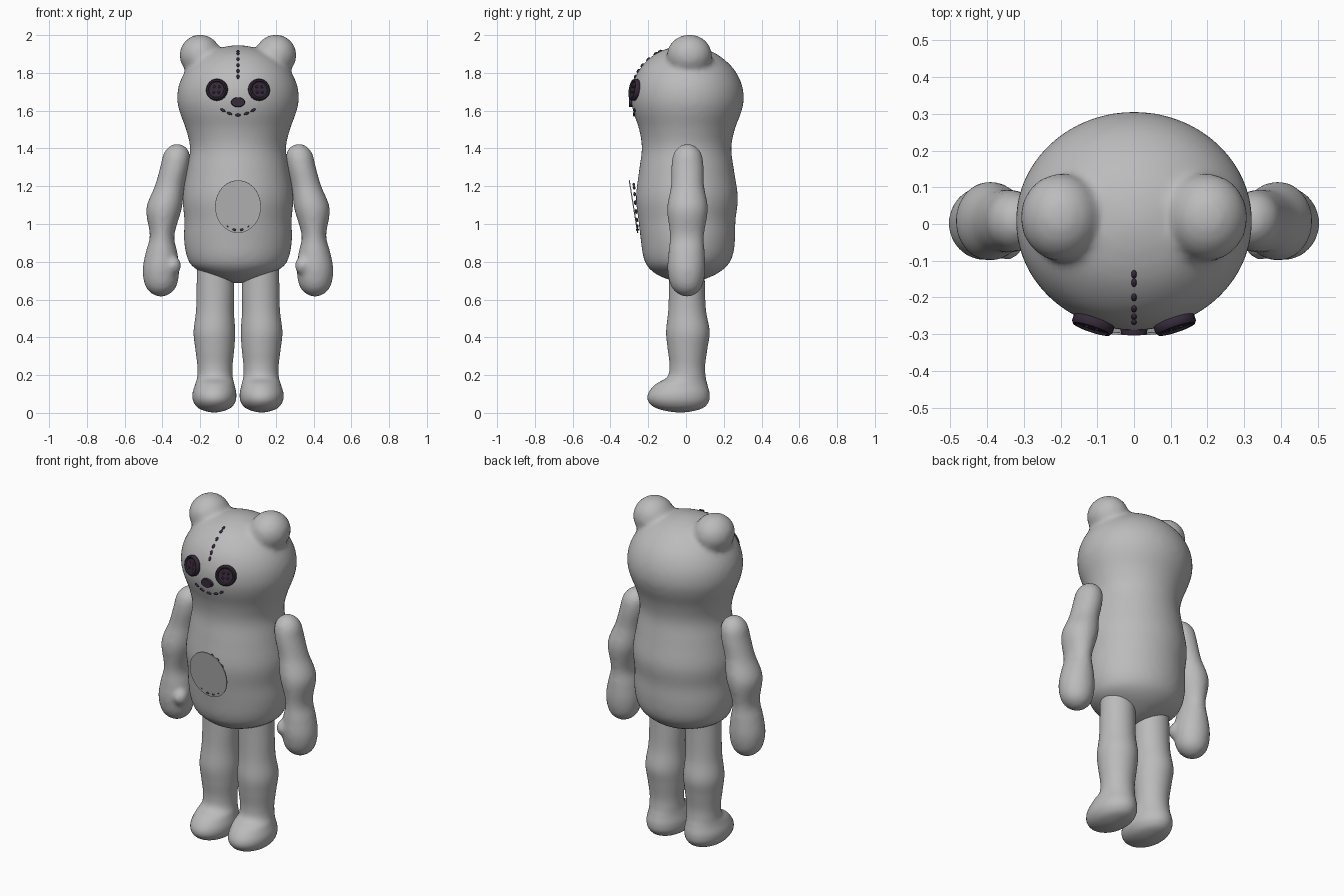
import bpy, bmesh, math
from mathutils import Vector, Matrix
from mathutils.bvhtree import BVHTree

if "Cube" in bpy.data.objects:
    bpy.data.objects.remove(bpy.data.objects["Cube"])


def material(name, rgb):
    m = bpy.data.materials.new(name)
    m.diffuse_color = (*rgb, 1)
    m.use_nodes = True
    m.node_tree.nodes["Principled BSDF"].inputs["Base Color"].default_value = m.diffuse_color
    return m


PLUSH = material("grey plush", (0.5, 0.5, 0.5))
DARK = material("dark plum", (0.036, 0.024, 0.042))


def finish(bm, name, mat, blend=0, angle=None):
    """Turn a bmesh into a shaded object; blend = voxel size for soft joins."""
    bmesh.ops.remove_doubles(bm, verts=bm.verts, dist=1e-5)
    bmesh.ops.recalc_face_normals(bm, faces=bm.faces)
    me = bpy.data.meshes.new(name)
    bm.to_mesh(me)
    bm.free()
    ob = bpy.data.objects.new(name, me)
    bpy.context.collection.objects.link(ob)
    me.materials.append(mat)
    me.polygons.foreach_set("use_smooth", [True] * len(me.polygons))
    if blend:
        r = ob.modifiers.new("merge", 'REMESH')
        r.mode, r.voxel_size, r.use_smooth_shade = 'VOXEL', blend, True
        s = ob.modifiers.new("soften", 'SMOOTH')
        s.factor, s.iterations = 0.5, 8
    if angle:
        bpy.ops.object.select_all(action='DESELECT')
        bpy.context.view_layer.objects.active = ob
        ob.select_set(True)
        bpy.ops.object.shade_smooth_by_angle(angle=math.radians(angle))
    return ob


def loft(bm, rings, side=1, sides=48, steps=5):
    """Smooth tube through elliptical rings (z, cx, cy, rx, ry)."""
    pts = [Vector(r) for r in rings]

    def ghost(end, inner):
        if end[3] == 0:    # rounded pole
            return Vector((inner[0], *inner[1:3], -inner[3], -inner[4]))
        return 2 * end - inner

    pts = [ghost(pts[0], pts[1])] + pts + [ghost(pts[-1], pts[-2])]
    path = []
    for a, b, c, d in zip(pts, pts[1:], pts[2:], pts[3:]):
        for k in range(steps):
            t = k / steps
            path.append(0.5 * (2 * b + (c - a) * t + (2 * a - 5 * b + 4 * c - d) * t * t
                               + (3 * b - a - 3 * c + d) * t ** 3))
    path.append(pts[-2])
    loops = []
    for z, cx, cy, rx, ry in path:
        angs = [2 * math.pi * i / sides for i in range(sides)]
        loops.append([bm.verts.new((side * cx + rx * math.cos(a), cy + ry * math.sin(a), z))
                      for a in angs])
    for lo, hi in zip(loops, loops[1:]):
        for i in range(sides):
            j = (i + 1) % sides
            bm.faces.new((lo[i], lo[j], hi[j], hi[i]))
    for end, ring in ((rings[0], loops[0]), (rings[-1], loops[-1])):
        if end[3] > 0:
            bm.faces.new(ring)
    bmesh.ops.remove_doubles(bm, verts=bm.verts, dist=1e-5)


def ball(bm, centre, size, rot=Matrix(), seg=32):
    bmesh.ops.create_uvsphere(bm, u_segments=seg, v_segments=seg // 2, radius=1,
                              matrix=Matrix.Translation(centre) @ rot @ Matrix.Diagonal((*size, 1)))


# Head and torso in one soft shape with ears blended in
bm = bmesh.new()
loft(bm, [(.685, 0, 0, 0, 0), (.72, 0, 0, .13, .13), (.77, 0, .005, .235, .205),
          (.83, 0, .01, .272, .237), (.92, 0, .01, .286, .25), (1.02, 0, .005, .284, .257),
          (1.14, 0, .005, .293, .27), (1.28, 0, .003, .272, .252), (1.40, 0, .003, .254, .237),
          (1.50, 0, .005, .275, .253), (1.59, 0, .007, .308, .285), (1.66, 0, .008, .322, .298),
          (1.74, 0, .007, .312, .288), (1.82, 0, .004, .27, .25), (1.89, 0, 0, .195, .178),
          (1.93, 0, 0, .105, .096), (1.947, 0, 0, 0, 0)], sides=64)
surface = BVHTree.FromBMesh(bm)
for s in (1, -1):
    ball(bm, (s * .2, .018, 1.893), (.11, .12, .11))
finish(bm, "body", PLUSH, blend=.015)


def on_front(x, z):
    loc, normal, *_ = surface.ray_cast(Vector((x, -2, z)), Vector((0, 1, 0)))
    return loc, (normal if normal.y < 0 else -normal)


# Arms with a small thumb, and legs with feet
for s, label in ((1, "left"), (-1, "right")):
    bm = bmesh.new()
    loft(bm, [(1.425, .322, .008, 0, 0), (1.41, .322, .008, .042, .044),
              (1.37, .325, .008, .07, .075), (1.30, .336, .008, .076, .086),
              (1.20, .362, .008, .079, .088), (1.08, .392, .008, .094, .108),
              (.94, .402, .005, .065, .09), (.85, .405, .003, .084, .096),
              (.76, .408, .002, .097, .1), (.68, .408, .003, .086, .086),
              (.635, .408, .005, .054, .054), (.614, .408, .005, 0, 0)], side=s)
    ball(bm, (s * .345, -.05, .78), (.045, .048, .05), seg=24)
    finish(bm, label + "_arm", PLUSH, blend=.012)

    bm = bmesh.new()
    loft(bm, [(.84, .12, .005, .095, .093), (.66, .12, .005, .099, .095),
              (.54, .122, .006, .1, .1), (.43, .125, .01, .11, .115),
              (.34, .123, .008, .103, .105), (.25, .122, .007, .093, .094),
              (.19, .122, .002, .094, .102), (.15, .123, -.025, .104, .138),
              (.10, .125, -.038, .116, .163), (.055, .125, -.039, .109, .157),
              (.02, .125, -.034, .075, .11), (.002, .125, -.03, 0, 0)], side=s)
    finish(bm, label + "_leg", PLUSH)

    # Button eye: dished disc with raised rim and four thread dots
    loc, n = on_front(s * .11, 1.71)
    frame = Matrix.Translation(loc) @ n.to_track_quat('Z', 'Y').to_matrix().to_4x4()
    bm = bmesh.new()
    profile = [(0, -.012), (.052, -.012), (.058, -.004), (.058, .012), (.053, .019),
               (.046, .019), (.041, .013), (0, .013)]
    verts = [bm.verts.new((r, 0, h)) for r, h in profile]
    edges = [bm.edges.new(p) for p in zip(verts, verts[1:])]
    bmesh.ops.spin(bm, geom=verts + edges, axis=(0, 0, 1), cent=(0, 0, 0),
                   angle=2 * math.pi, steps=32)
    for i in range(4):
        a = math.pi / 4 + i * math.pi / 2
        ball(bm, (.02 * math.cos(a), .02 * math.sin(a), .013), (.007, .007, .004), seg=12)
    bm.transform(frame)
    finish(bm, label + "_eye", DARK, angle=50)

# Nose
bm = bmesh.new()
loc, n = on_front(0, 1.645)
bmesh.ops.create_cone(bm, cap_ends=True, segments=32, radius1=1, radius2=.9, depth=1,
                      matrix=Matrix.Translation(loc + Vector((0, -.002, 0)))
                      @ Matrix.Rotation(math.pi / 2, 4, 'X') @ Matrix.Diagonal((.038, .027, .022, 1)))
finish(bm, "nose", DARK, angle=40)


def stitch(bm, p, direction, length=.013, r=.0075):
    rot = direction.to_track_quat('X', 'Z').to_matrix().to_4x4()
    ball(bm, p, (length, r, r), rot, seg=12)


# Forehead seam and smile, sewn along the head surface
bm = bmesh.new()
for z in (1.78, 1.81, 1.84, 1.872, 1.902, 1.914):
    stitch(bm, on_front(0, z)[0], on_front(0, z + .006)[0] - on_front(0, z - .006)[0])
finish(bm, "forehead_stitches", DARK)

bm = bmesh.new()
for x in (-.08, -.045, 0, .045, .08):
    def smile(u):
        return on_front(u, 1.577 + 3.9 * u * u)[0]
    stitch(bm, smile(x), smile(x + .01) - smile(x - .01), length=.015)
finish(bm, "mouth_stitches", DARK)

# Belly patch, a thin tilted oval, with a ring of stitches behind it
bm = bmesh.new()
bmesh.ops.create_cone(bm, cap_ends=True, segments=48, radius1=1, radius2=1, depth=1,
                      matrix=Matrix.Translation((0, -.278, 1.092))
                      @ Matrix.Rotation(math.pi / 2 + math.atan2(.045, .28), 4, 'X')
                      @ Matrix.Diagonal((.121, .141, .006, 1)))
finish(bm, "belly_patch", PLUSH, angle=40)

bm = bmesh.new()
for i in range(16):
    a = (i + .5) * math.pi / 8
    z = 1.09 + .122 * math.sin(a)
    stitch(bm, Vector((.1 * math.cos(a), -.257 - (z - .97) * .08, z)),
           Vector((-.1 * math.sin(a), -.01 * math.cos(a), .122 * math.cos(a))))
finish(bm, "patch_stitches", DARK)
